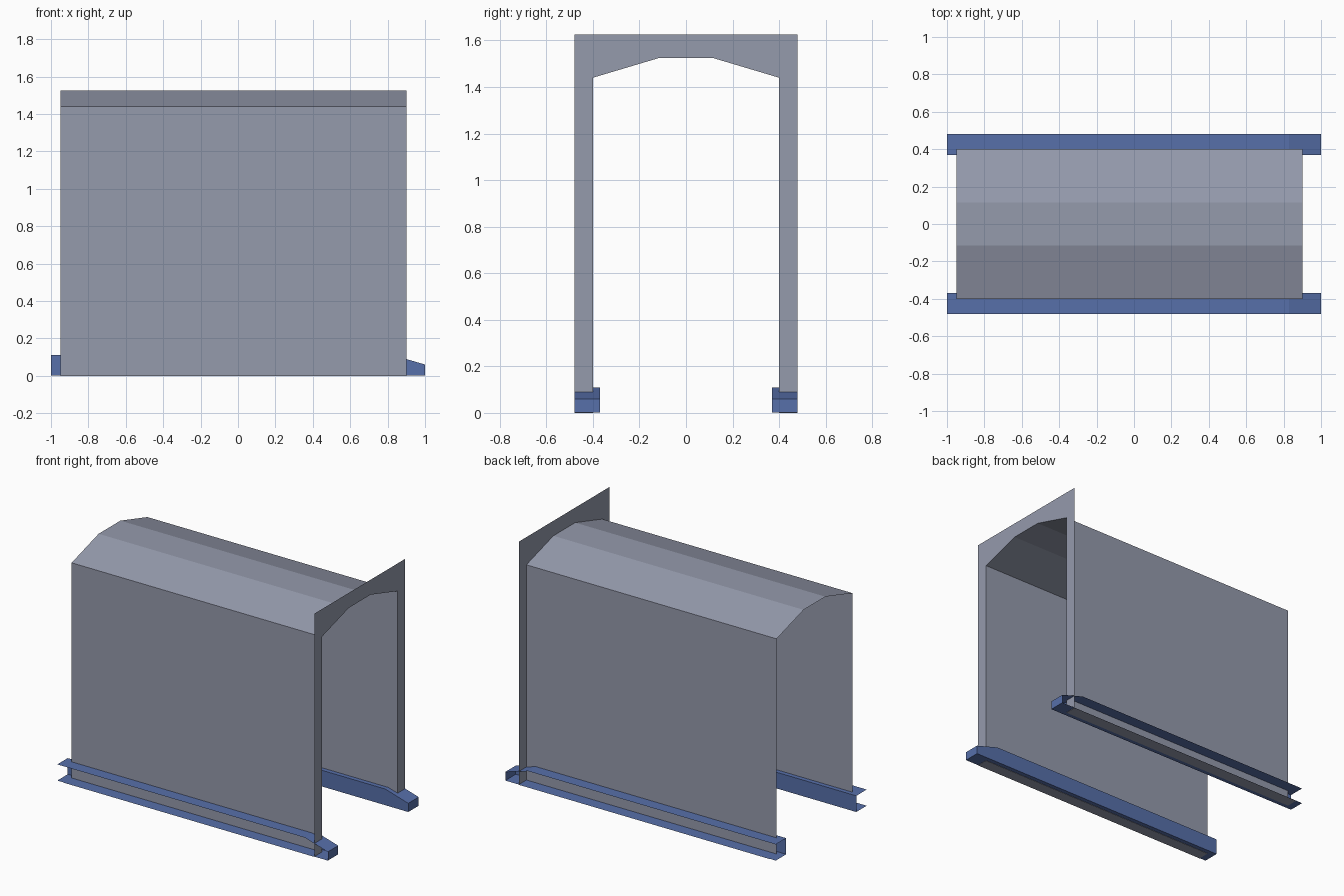
import bpy
import bmesh

cube = bpy.data.objects.get("Cube")
if cube:
    bpy.data.objects.remove(cube, do_unlink=True)


def material(name, rgb):
    m = bpy.data.materials.new(name)
    m.use_nodes = True
    m.diffuse_color = (*rgb, 1)
    m.node_tree.nodes["Principled BSDF"].inputs["Base Color"].default_value = (*rgb, 1)
    return m


GREY = material("sheet grey", (0.30, 0.325, 0.415))
BLUE = material("rail blue", (0.095, 0.16, 0.40))


def loft(name, sections, mat, cap_end=False):
    """Join (x, [(y, z), ...]) sections into an open folded sheet."""
    bm = bmesh.new()
    rows = [[bm.verts.new((x, y, z)) for y, z in pts] for x, pts in sections]
    for a, b in zip(rows, rows[1:]):
        for i in range(len(a) - 1):
            bm.faces.new((a[i], b[i], b[i + 1], a[i + 1]))
    if cap_end:
        bm.faces.new(rows[-1][::-1])
    finish(name, bm, mat)


def finish(name, bm, mat):
    mesh = bpy.data.meshes.new(name)
    bm.to_mesh(mesh)
    bm.free()
    mesh.materials.append(mat)
    bpy.context.collection.objects.link(bpy.data.objects.new(name, mesh))


BACK, FRONT = -0.95, 0.90       # ends of the shelter along x
INNER, OUTER = 0.40, 0.48       # wall and portal half widths

# Walls and three-panel roof, folded from one sheet
half = [(INNER, 0), (INNER, 1.44), (0.115, 1.525)]
arch = [(-y, z) for y, z in half] + half[::-1]
loft("walls_and_roof", [(BACK, arch), (FRONT, arch)], GREY)

# Flat portal around the opening at the +x end
outline = [(OUTER, 0), (OUTER, 1.625), (-OUTER, 1.625), (-OUTER, 0)] + arch
bm = bmesh.new()
bm.faces.new([bm.verts.new((FRONT, y, z)) for y, z in outline])
finish("portal_frame", bm, GREY)


# Channel rails, open to the outside, with a sloping nose
def channel(side, top):
    pts = [(OUTER, top), (0.37, top), (0.37, 0.002), (OUTER, 0.002)]
    pts = [(side * y, z) for y, z in pts]
    return pts if side < 0 else pts[::-1]


for side, label in ((-1, "right"), (1, "left")):
    loft(label + "_rail",
         [(-1, channel(side, 0.11)), (0.83, channel(side, 0.11)), (1, channel(side, 0.06))],
         BLUE, cap_end=True)
    # Grey foot strip under the rail, facing down
    foot = sorted([(side * INNER, 0), (side * OUTER, 0)], reverse=True)
    loft(label + "_foot_strip", [(BACK, foot), (FRONT, foot)], GREY)
